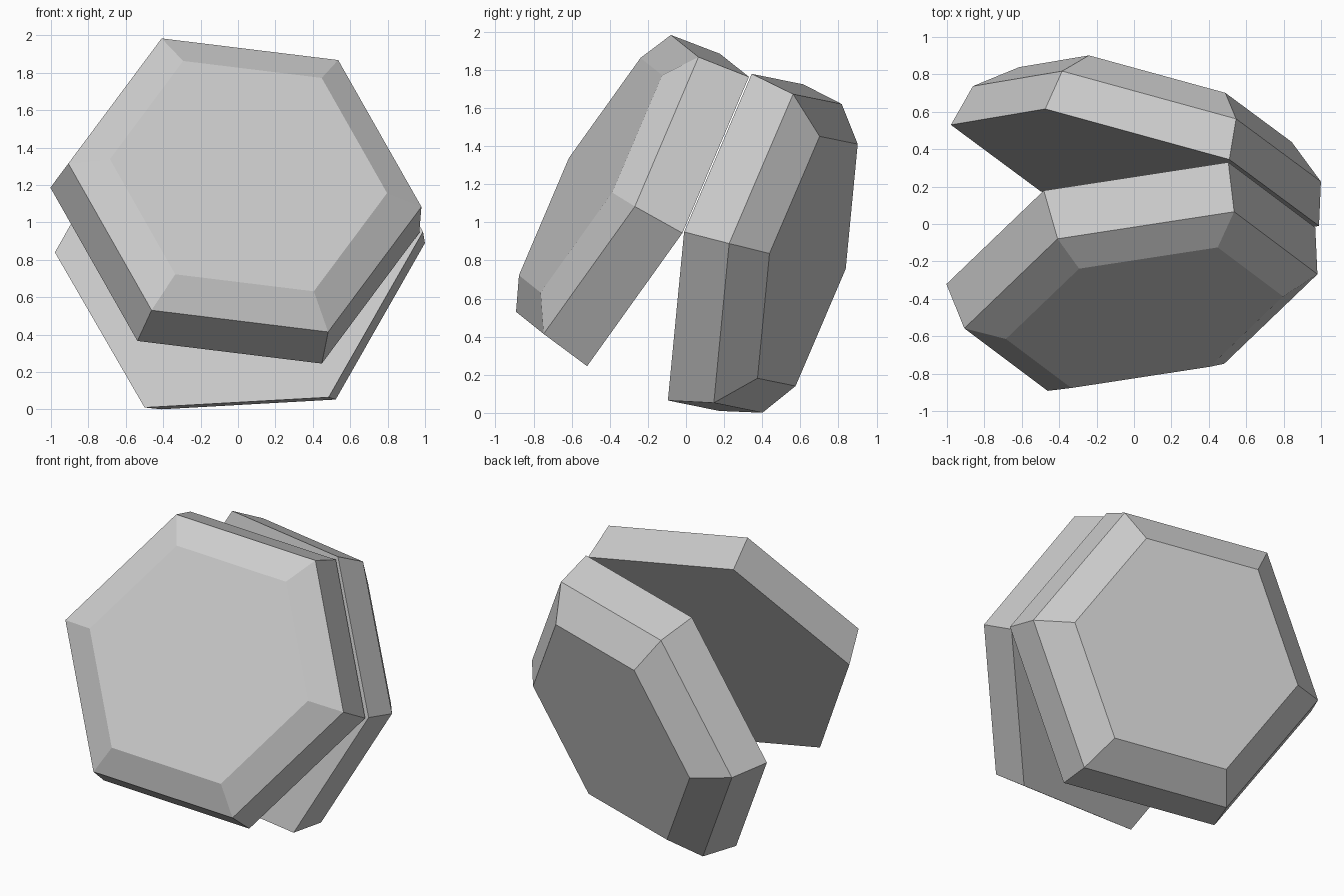
import bpy
import bmesh
import math
from mathutils import Matrix, Vector

if "Cube" in bpy.data.objects:
    bpy.data.objects.remove(bpy.data.objects["Cube"])

grey = bpy.data.materials.new("light grey")
grey.diffuse_color = (0.6, 0.6, 0.6, 1.0)
grey.use_nodes = True
grey.node_tree.nodes["Principled BSDF"].inputs["Base Color"].default_value = grey.diffuse_color


def hex_shell(name, centre, normal, corner, rings):
    """Closed hexagonal shell: rings of (radius, height) along its normal."""
    z = Vector(normal).normalized()
    x = Vector(corner)
    x = (x - z * x.dot(z)).normalized()
    y = z.cross(x)
    bm = bmesh.new()
    loops = []
    for radius, height in rings:
        loops.append([bm.verts.new((radius * math.cos(i * math.pi / 3),
                                    radius * math.sin(i * math.pi / 3), height))
                      for i in range(6)])
    bm.faces.new(loops[0][::-1])
    bm.faces.new(loops[-1])
    for low, high in zip(loops, loops[1:]):
        for i in range(6):
            j = (i + 1) % 6
            bm.faces.new((low[i], low[j], high[j], high[i]))
    # Place the shell by its own axes
    frame = Matrix((x, y, z)).transposed().to_4x4()
    bm.transform(Matrix.Translation(centre) @ frame)
    bmesh.ops.recalc_face_normals(bm, faces=bm.faces)
    mesh = bpy.data.meshes.new(name)
    bm.to_mesh(mesh)
    bm.free()
    mesh.materials.append(grey)
    obj = bpy.data.objects.new(name, mesh)
    bpy.context.collection.objects.link(obj)
    return obj


# Raised front half, tilted open
hex_shell("front_half", (-0.017, -0.17, 1.065), (0.19, -0.86, 0.474),
          (0.98, 0.15, -0.12), [(1.005, 0), (0.962, 0.283), (0.755, 0.385)])

# Rear half, resting on the ground and meeting the front along one edge
hex_shell("rear_half", (0.005, 0.26, 0.895), (0.269, 0.931, -0.243),
          (0.985, -0.27, 0.055), [(1.022, 0), (0.966, 0.238), (0.757, 0.406)])
